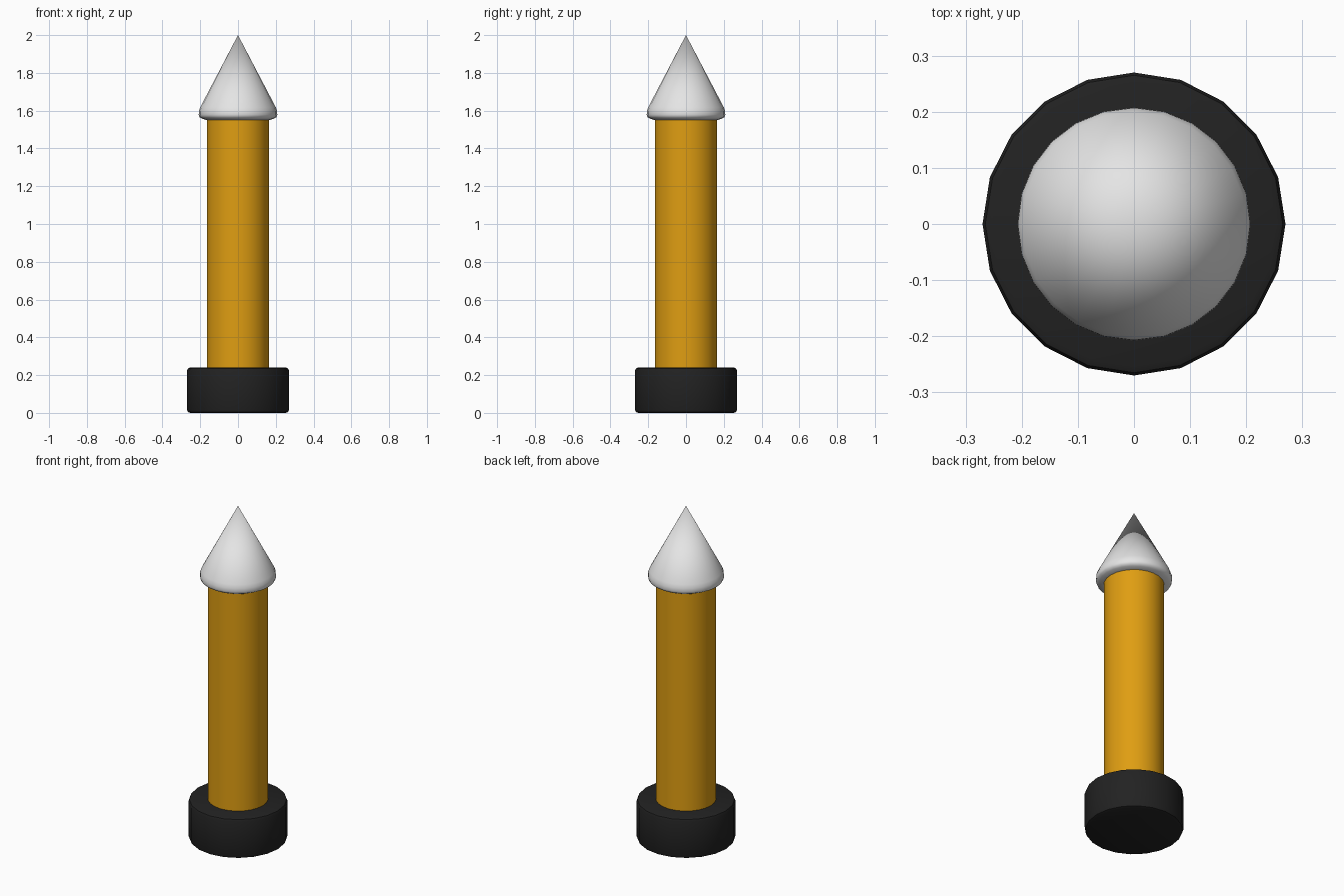
import bpy, bmesh, math

if "Cube" in bpy.data.objects:
    bpy.data.objects.remove(bpy.data.objects["Cube"])


def material(name, rgb):
    m = bpy.data.materials.new(name)
    m.diffuse_color = (*rgb, 1)
    m.use_nodes = True
    m.node_tree.nodes["Principled BSDF"].inputs["Base Color"].default_value = m.diffuse_color
    return m


def lathe(name, profile, sides, mat, sharp_angle):
    """Revolve (radius, height) points around z; radius 0 makes a tip, open ends are capped."""
    bm = bmesh.new()
    rings = []
    for r, z in profile:
        if r == 0:
            rings.append([bm.verts.new((0, 0, z))] * sides)
        else:
            rings.append([bm.verts.new((r * math.cos(math.tau * i / sides),
                                        r * math.sin(math.tau * i / sides), z))
                          for i in range(sides)])
    for a, b in zip(rings, rings[1:]):
        for i in range(sides):
            j = (i + 1) % sides
            bm.faces.new(list(dict.fromkeys((a[i], a[j], b[j], b[i]))))
    for ring in (rings[0], rings[-1]):
        if ring[0] != ring[1]:
            bm.faces.new(ring)
    bmesh.ops.recalc_face_normals(bm, faces=bm.faces[:])
    mesh = bpy.data.meshes.new(name)
    bm.to_mesh(mesh)
    bm.free()
    mesh.materials.append(mat)
    ob = bpy.data.objects.new(name, mesh)
    bpy.context.collection.objects.link(ob)
    bpy.ops.object.select_all(action='DESELECT')
    ob.select_set(True)
    bpy.context.view_layer.objects.active = ob
    bpy.ops.object.shade_smooth_by_angle(angle=math.radians(sharp_angle))
    return ob


black = material("black rubber", (0.016, 0.016, 0.016))
amber = material("amber", (0.74, 0.34, 0.006))
white = material("pale grey", (0.78, 0.78, 0.78))

# Heavy round foot with softened rims
lathe("base", [(0.253, 0), (0.265, 0.005), (0.27, 0.017),
               (0.27, 0.223), (0.265, 0.235), (0.253, 0.24)], 20, black, 35)

# Straight post
lathe("shaft", [(0.165, 0.22), (0.165, 1.56)], 24, amber, 30)

# Pointed cap with a rounded lower lip
lathe("cone_tip", [(0.165, 1.55), (0.19, 1.558), (0.204, 1.566), (0.208, 1.578),
                   (0.207, 1.598), (0.2, 1.618), (0, 2.0)], 24, white, 60)
